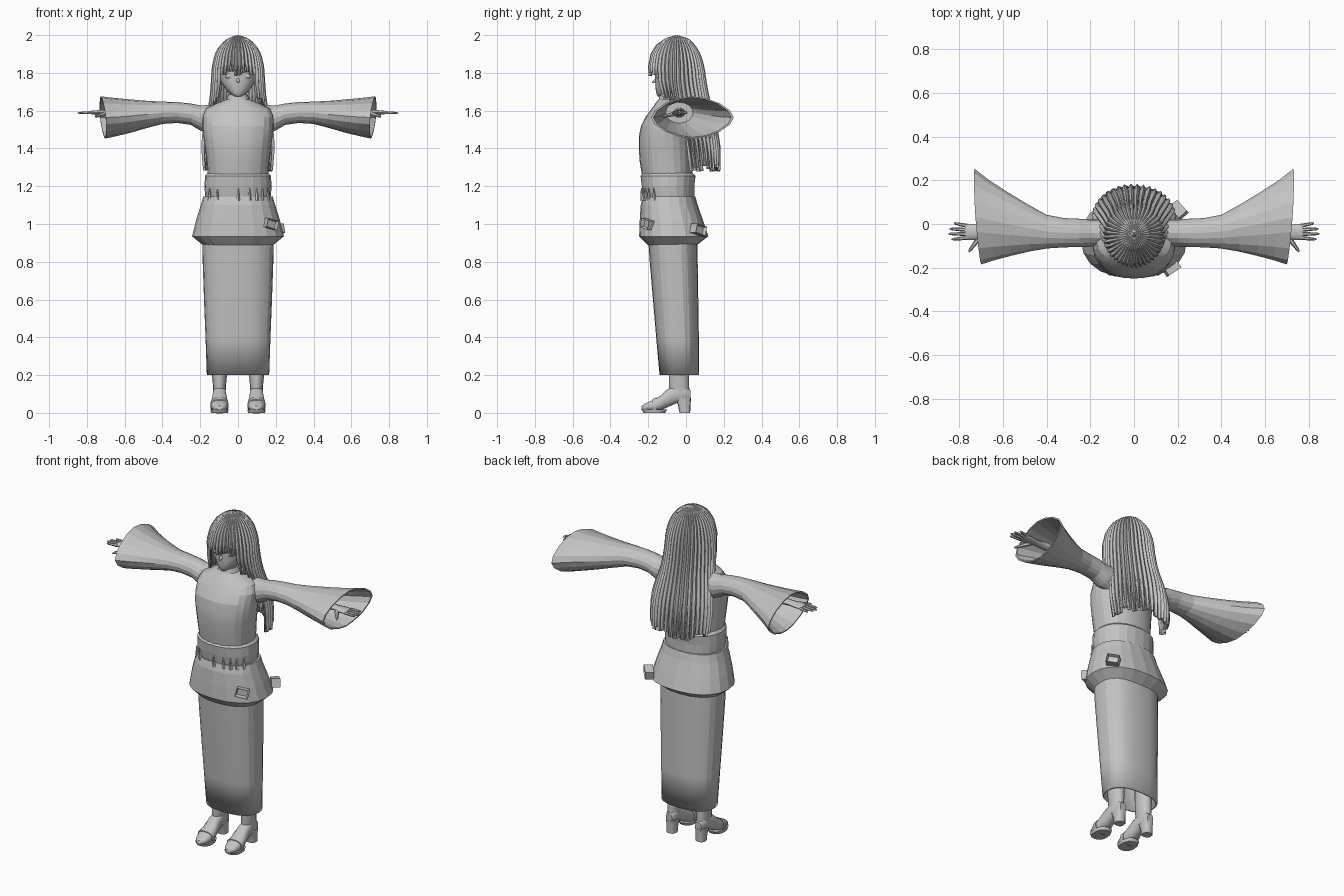
import bpy, bmesh, math, random
from mathutils import Vector

if "Cube" in bpy.data.objects:
    bpy.data.objects.remove(bpy.data.objects["Cube"])

random.seed(4)
grey = bpy.data.materials.new("plain_grey")
grey.diffuse_color = (0.55, 0.55, 0.55, 1)
grey.use_nodes = True
grey.node_tree.nodes["Principled BSDF"].inputs["Base Color"].default_value = grey.diffuse_color


def finish(name, bm, smooth=None, recalc=True):
    if recalc:
        bmesh.ops.recalc_face_normals(bm, faces=bm.faces)
    me = bpy.data.meshes.new(name)
    bm.to_mesh(me)
    bm.free()
    me.materials.append(grey)
    ob = bpy.data.objects.new(name, me)
    bpy.context.collection.objects.link(ob)
    if smooth:
        bpy.ops.object.select_all(action='DESELECT')
        ob.select_set(True)
        bpy.context.view_layer.objects.active = ob
        bpy.ops.object.shade_smooth_by_angle(angle=math.radians(smooth))
    return ob


def curve(a, p):
    """Superellipse point on the unit square."""
    c, s = math.cos(a), math.sin(a)
    return (math.copysign(abs(c) ** (2 / p), c), math.copysign(abs(s) ** (2 / p), s))


def oval(n, p=2.0):
    return [curve(2 * math.pi * i / n, p) for i in range(n)]


def loft(bm, rings, cap0=True, cap1=True):
    vs = [[bm.verts.new(c) for c in r] for r in rings]
    n = len(vs[0])
    for a, b in zip(vs, vs[1:]):
        for i in range(n):
            bm.faces.new((a[i], a[(i + 1) % n], b[(i + 1) % n], b[i]))
    if cap0:
        bm.faces.new(vs[0][::-1])
    if cap1:
        bm.faces.new(vs[-1])


def upright(rows, n=24, p=2.2, cx=0):
    """Rings from rows of height, half width, front y, back y."""
    return [[(cx + hw * u, (f + b) / 2 + (b - f) / 2 * v, z) for u, v in oval(n, p)]
            for z, hw, f, b in rows]


def body(name, rows, smooth=None, n=24, p=2.2, **caps):
    bm = bmesh.new()
    loft(bm, upright(rows, n, p), **caps)
    return finish(name, bm, smooth)


def limb(bm, a, b, r0, r1, n=6):
    """Tapered finger-like rod with a narrowed tip."""
    a, b = Vector(a), Vector(b)
    q = (b - a).to_track_quat('Z', 'Y')
    loft(bm, [[a.lerp(b, t) + q @ Vector((u * r, v * r, 0)) for u, v in oval(n)]
              for t, r in ((0, r0), (.5, (r0 + r1) / 2), (.88, r1), (1, r1 * .4))])


# Long skirt, open at the hem
skirt = body("skirt", [(.2, .165, -.14, .07), (.4, .172, -.158, .068), (.6, .18, -.175, .065),
                       (.8, .187, -.192, .062), (.92, .19, -.2, .06)], smooth=18, p=2.5, cap0=False)
m = skirt.modifiers.new("thickness", 'SOLIDIFY')
m.thickness = .008

# Flared jacket hem and blouse
body("jacket_hem", [(.89, .188, -.205, .06), (.935, .243, -.248, .118), (1.02, .222, -.245, .09),
                    (1.10, .197, -.24, .062), (1.145, .184, -.228, .05)], n=20, p=2.3)
body("waistband", [(1.12, .17, -.22, .045), (1.16, .175, -.228, .045), (1.2, .178, -.235, .045),
                   (1.255, .174, -.242, .052), (1.27, .16, -.23, .035)], n=22)
body("blouse", [(1.25, .16, -.232, .035), (1.33, .166, -.245, .035), (1.4, .174, -.25, .032),
                (1.46, .182, -.25, .03), (1.52, .188, -.238, .03), (1.57, .188, -.212, .03),
                (1.61, .172, -.182, .03), (1.638, .115, -.162, .018), (1.66, .062, -.145, -.01),
                (1.685, .05, -.138, -.03)], n=24, smooth=15)

# Waist gathers and hip pouches
bm = bmesh.new()
for x in (-.15, -.11, .0, .06, .1, .13, .16):
    y = -.092 - .14 * math.sqrt(1 - (x / .19) ** 2)
    limb(bm, (x, y, 1.125), (x, y - .004, 1.19), .011, .004, 5)
finish("waist_gathers", bm)
for i, (x, y, z, turn) in enumerate([(.17, -.2, 1.0, .6), (.205, .065, .97, 2.3)]):
    bm = bmesh.new()
    bmesh.ops.create_cube(bm, size=1)
    bmesh.ops.scale(bm, vec=(.07, .05, .05), verts=bm.verts)
    front = [f for f in bm.faces if f.normal.y < -.5]
    bmesh.ops.inset_individual(bm, faces=front, thickness=.009, depth=-.02)
    pouch = finish("hip_pouch", bm)
    pouch.location, pouch.rotation_euler = (x, y, z), (0, .25, turn)

# Head, nose, eyes and neck
body("head", [(1.675, .018, -.15, -.1), (1.69, .042, -.157, -.05), (1.715, .066, -.161, -.01),
              (1.75, .09, -.163, .03), (1.8, .104, -.163, .055), (1.86, .108, -.162, .06),
              (1.91, .095, -.14, .045), (1.955, .06, -.11, .01)], smooth=60)
body("neck", [(1.6, .05, -.13, -.03), (1.65, .042, -.122, -.04), (1.72, .042, -.12, -.04)],
     smooth=40, n=14)
bm = bmesh.new()
limb(bm, (0, -.15, 1.765), (0, -.181, 1.748), .014, .004)
finish("nose", bm, 60)
for s in (-1, 1):
    bm = bmesh.new()
    bmesh.ops.create_uvsphere(bm, u_segments=14, v_segments=8, radius=1)
    for v in bm.verts:
        v.co = (s * .048 + v.co.x * .022, -.147 + v.co.y * .009, 1.785 + v.co.z * .015)
    finish("eye", bm, 60)

# Hair: height, side radius, front radius, back radius, centre y
HAIR = [(2.0, .004, .004, .004, -.05), (1.985, .05, .055, .06, -.05), (1.95, .092, .105, .095, -.05),
        (1.9, .12, .135, .125, -.05), (1.83, .136, .148, .145, -.05), (1.75, .14, .14, .155, -.05),
        (1.65, .148, .12, .16, -.035), (1.5, .183, .1, .15, .015), (1.4, .19, .1, .15, .03),
        (1.2, .172, .1, .125, .055)]


def hair_at(z):
    for a, b in zip(HAIR, HAIR[1:]):
        if z >= b[0]:
            t = (a[0] - z) / (a[0] - b[0])
            return [p + (q - p) * t for p, q in zip(a[1:], b[1:])]
    return HAIR[-1][1:]


def lock(bm, ang, half, bottom, rows=18):
    grid = []
    for r in range(rows + 1):
        s = r / rows
        z = 2.0 - (2.0 - bottom) * s ** 1.6
        ax, front, back, cy = hair_at(z)
        w = half * (1 if s < .82 else 1 - .65 * (s - .82) / .18)
        row = []
        for k in (-1, -.6, 0, .6, 1):
            a = ang + k * w
            g = 1 + .1 * (1 - k * k) - .07
            ay = front if math.cos(a) > 0 else back
            row.append(bm.verts.new((ax * g * math.sin(a), cy - ay * g * math.cos(a), z)))
        grid.append(row)
    for a, b in zip(grid, grid[1:]):
        for k in range(4):
            bm.faces.new((a[k], b[k], b[k + 1], a[k + 1]))


locks = {"fringe": bmesh.new(), "side_locks": bmesh.new(), "back_hair": bmesh.new()}
COUNT = 40
for i in range(COUNT):
    ang = -math.pi + 2 * math.pi * (i + .5) / COUNT
    deg = abs(math.degrees(ang))
    if deg < 42:
        part, low = "fringe", 1.795 - .02 * (deg > 30)
    elif deg < 84:
        part, low = "side_locks", 1.70 - .1 * (deg - 42) / 42
    else:
        part, low = "back_hair", 1.295
    lock(locks[part], ang, math.pi / COUNT * 1.12, low + random.uniform(-.02, .02))
for part, bm in locks.items():
    ob = finish(part, bm, 35, recalc=False)
    m = ob.modifiers.new("thickness", 'SOLIDIFY')
    m.thickness, m.offset = (.022 if part == "back_hair" else .012), -1

# Sleeves: x, front y, back y, bottom z, top z, roundness, opening slant
SLEEVE = [(.12, -.1, .022, 1.47, 1.63, 2, 0), (.2, -.104, .022, 1.495, 1.628, 2, 0),
          (.25, -.105, .024, 1.525, 1.638, 2, 0), (.32, -.107, .027, 1.535, 1.645, 2, 0),
          (.4, -.112, .042, 1.53, 1.648, 2, .2), (.48, -.125, .088, 1.51, 1.652, 1.9, .5),
          (.57, -.145, .145, 1.485, 1.66, 1.8, .8), (.65, -.165, .2, 1.466, 1.668, 1.75, 1),
          (.715, -.185, .253, 1.452, 1.676, 1.7, 1)]


def sleeve_ring(s, row, k=1.0):
    x, f, b, lo, hi, p, slant = row
    out = []
    for u, v in oval(16, p):
        y = (f + b) / 2 + k * (b - f) / 2 * u
        z = (lo + hi) / 2 + k * (hi - lo) / 2 * v
        out.append((s * (x + slant * (.07 * (y - .03) + .1 * (z - 1.565))), y, z))
    return out


for s in (-1, 1):
    bm = bmesh.new()
    rings = [sleeve_ring(s, r) for r in SLEEVE]
    rings += [sleeve_ring(s, r, .94) for r in SLEEVE[:3:-1]]
    loft(bm, rings)
    finish("sleeve", bm)

    # Hand with four fingers and a thumb
    bm = bmesh.new()
    loft(bm, [[(s * x, y + w * u, 1.59 + h * v) for u, v in oval(10)]
              for x, y, w, h in ((.42, -.035, .03, .028), (.62, -.035, .026, .02),
                                 (.69, -.036, .026, .014), (.73, -.037, .036, .014),
                                 (.775, -.037, .036, .011))])
    for y0, y1, tip in ((-.008, .004, .825), (-.027, -.022, .845),
                        (-.046, -.045, .85), (-.064, -.07, .835)):
        limb(bm, (s * .765, y0, 1.59), (s * tip, y1, 1.588), .0095, .006)
    limb(bm, (s * .7, -.05, 1.585), (s * .757, -.128, 1.568), .014, .007)
    finish("hand", bm, 50)

    # Heeled boot: shaft, foot, heel, sole and strap
    cx = s * .098
    bm = bmesh.new()
    loft(bm, upright([(.07, .031, -.08, .024), (.14, .034, -.092, .018), (.2, .04, -.092, .018),
                      (.3, .045, -.09, .02), (.5, .052, -.1, .02)], 14, 2, cx))
    finish("boot_shaft", bm, 40)
    bm = bmesh.new()
    loft(bm, [[(cx + hw * u, y, (lo + hi) / 2 + (hi - lo) / 2 * v) for u, v in oval(14, 2.4)]
              for y, hw, lo, hi in ((-.235, .016, .016, .036), (-.218, .034, .01, .05),
                                    (-.18, .046, .008, .066), (-.14, .046, .01, .088),
                                    (-.1, .039, .028, .125), (-.05, .034, .05, .15),
                                    (0, .032, .06, .14), (.024, .02, .065, .12))])
    finish("boot_foot", bm, 45)
    bm = bmesh.new()
    loft(bm, upright([(0, .028, -.034, .022), (.04, .028, -.042, .024), (.08, .032, -.06, .027)],
                     12, 3, cx))
    finish("boot_heel", bm, 40)
    bm = bmesh.new()
    loft(bm, upright([(0, .045, -.225, -.11), (.018, .048, -.235, -.1)], 16, 2.5, cx))
    finish("boot_sole", bm, 40)
    bm = bmesh.new()
    loft(bm, [[(cx + .049 * u, y, .04 + h * v) for u, v in oval(14, 2.6)]
              for y, h in ((-.178, .032), (-.155, .044))])
    finish("boot_strap", bm, 40)
